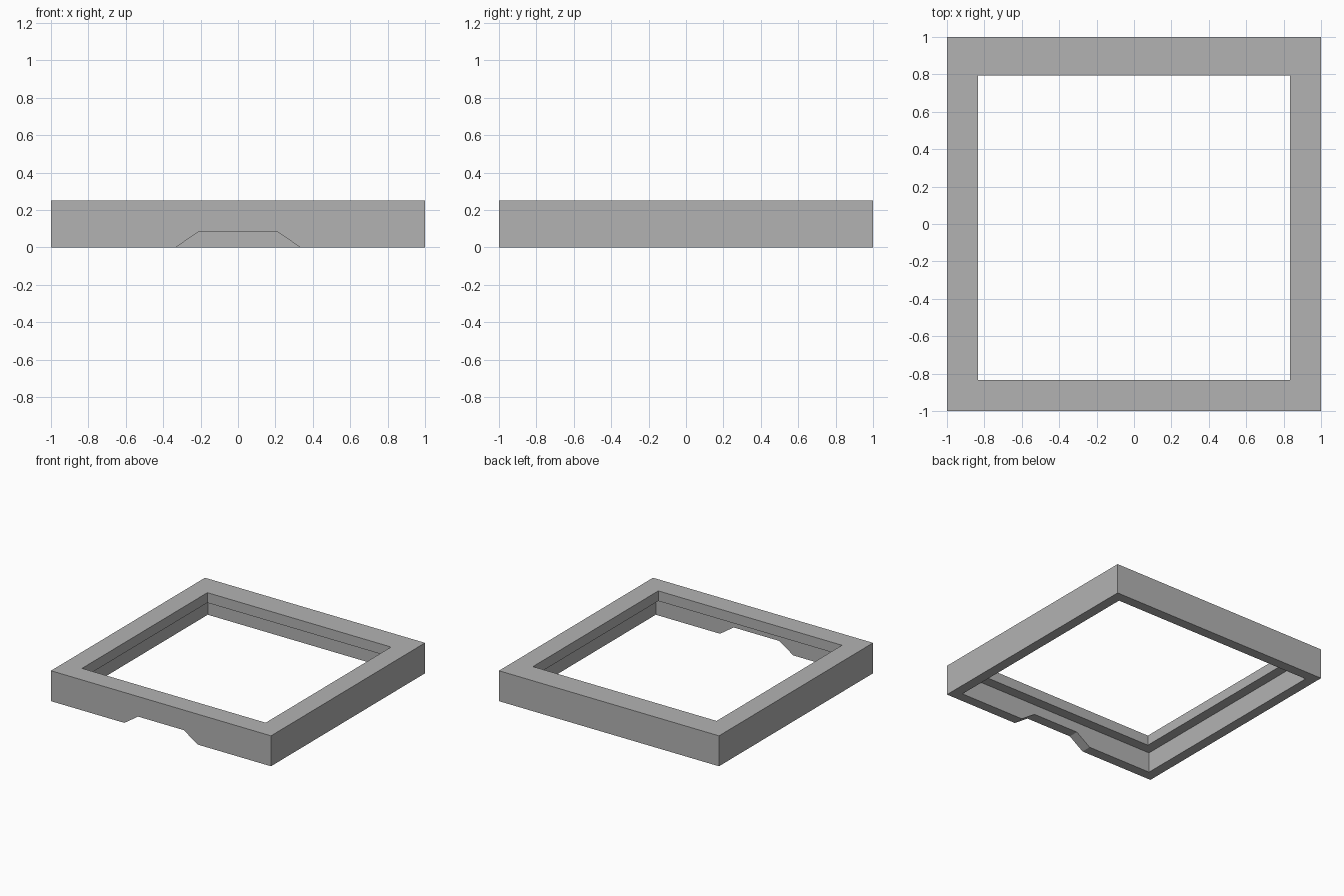
import bpy
import bmesh

default_cube = bpy.data.objects.get("Cube")
if default_cube:
    bpy.data.objects.remove(default_cube, do_unlink=True)

HEIGHT = 0.25
LEDGE = 0.167      # underside of the overhanging lip
WALL = 0.917       # inner face of the thin lower wall
OVER = 0.1         # cutter overshoot

grey = bpy.data.materials.new("plain_grey")
grey.use_nodes = True
colour = (0.45, 0.45, 0.45, 1)
grey.diffuse_color = colour
grey.node_tree.nodes["Principled BSDF"].inputs["Base Color"].default_value = colour


def prism(name, profile, y0, y1):
    """Extrude an x-z profile from y0 to y1."""
    bm = bmesh.new()
    face = bm.faces.new([bm.verts.new((x, y0, z)) for x, z in profile])
    ext = bmesh.ops.extrude_face_region(bm, geom=[face])
    verts = [v for v in ext["geom"] if isinstance(v, bmesh.types.BMVert)]
    bmesh.ops.translate(bm, verts=verts, vec=(0, y1 - y0, 0))
    bmesh.ops.recalc_face_normals(bm, faces=bm.faces)
    mesh = bpy.data.meshes.new(name)
    bm.to_mesh(mesh)
    bm.free()
    mesh.materials.append(grey)
    obj = bpy.data.objects.new(name, mesh)
    bpy.context.collection.objects.link(obj)
    return obj


def box(name, half_x, y0, y1, z0, z1):
    return prism(name, [(-half_x, z0), (half_x, z0), (half_x, z1), (-half_x, z1)], y0, y1)


# Square frame body
frame = box("frame", 1, -1, 1, 0, HEIGHT)

cutters = [
    # Opening through the lip, with a deeper back rail
    box("opening_cutter", 0.835, -0.833, 0.795, -OVER, HEIGHT + OVER),
    # Wider recess under the lip
    box("recess_cutter", WALL, -WALL, WALL, -OVER, LEDGE),
    # Sloped finger notch in the front wall
    prism("notch_cutter", [(-0.333, 0), (-0.333, -OVER), (0.333, -OVER), (0.333, 0),
                           (0.208, 0.085), (-0.208, 0.085)], -1 - OVER, -0.88),
]

for cutter in cutters:
    cutter.hide_render = True
    mod = frame.modifiers.new(cutter.name, "BOOLEAN")
    mod.operation = "DIFFERENCE"
    mod.solver = "EXACT"
    mod.object = cutter

# Bake the cuts and drop the cutters
depsgraph = bpy.context.evaluated_depsgraph_get()
cut_mesh = bpy.data.meshes.new_from_object(frame.evaluated_get(depsgraph))
frame.modifiers.clear()
frame.data = cut_mesh
cut_mesh.name = "frame"
for cutter in cutters:
    bpy.data.objects.remove(cutter, do_unlink=True)
